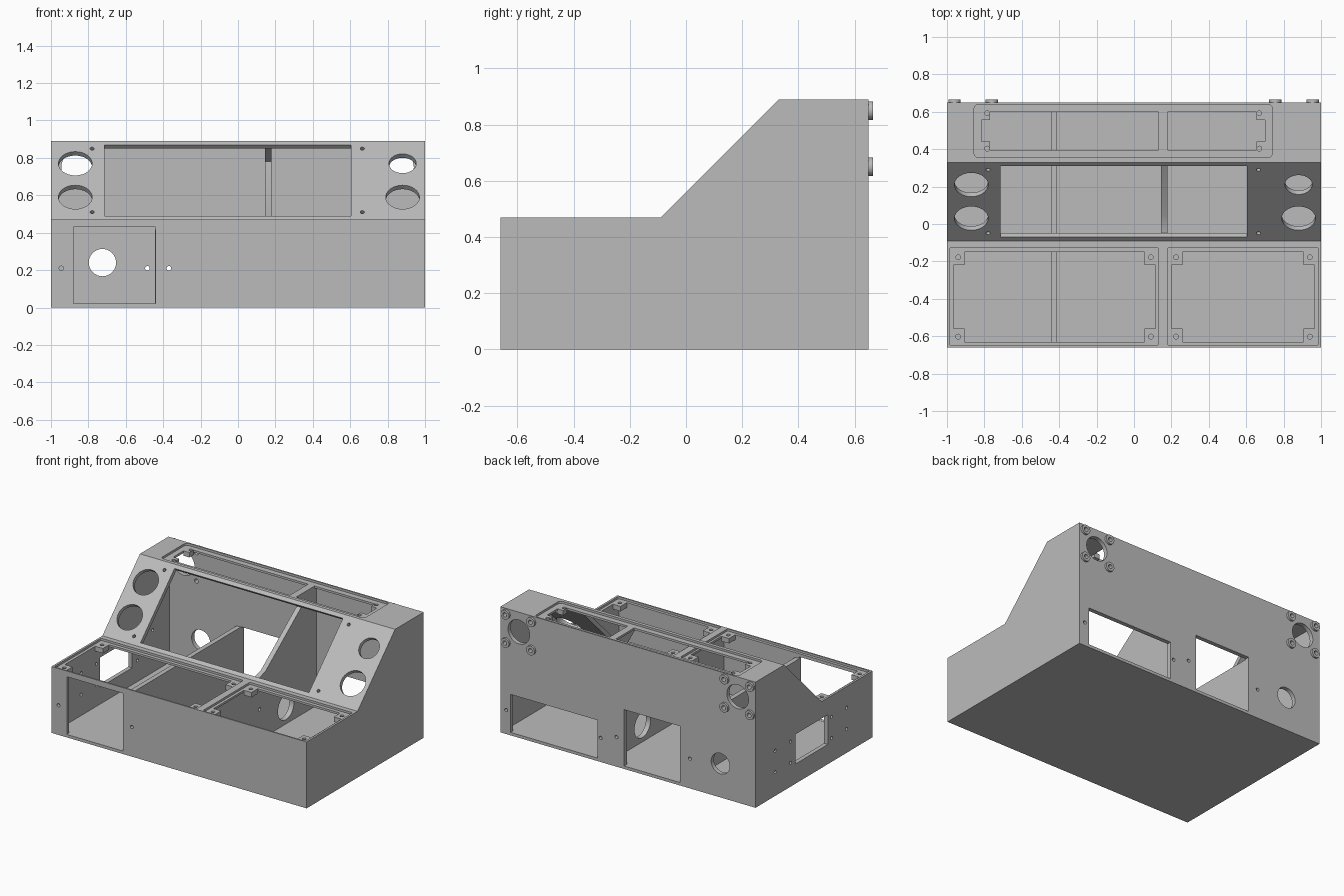
import bpy, bmesh, math
from mathutils import Matrix, Vector

if "Cube" in bpy.data.objects:
    bpy.data.objects.remove(bpy.data.objects["Cube"], do_unlink=True)

grey = bpy.data.materials.new("matte_grey")
grey.use_nodes = True
colour = (0.5, 0.5, 0.5, 1)
grey.diffuse_color = colour
grey.node_tree.nodes["Principled BSDF"].inputs["Base Color"].default_value = colour

AXIS = {"x": Matrix.Rotation(math.pi / 2, 4, "Y"),
        "y": Matrix.Rotation(math.pi / 2, 4, "X"),
        "z": Matrix.Identity(4)}
SLOPE = Matrix.Translation((0, 0.12, 0.68)) @ Matrix.Rotation(math.pi / 4, 4, "X")


def box(bm, xs, ys, zs, frame=Matrix.Identity(4), radius=0):
    lo, hi = Vector((xs[0], ys[0], zs[0])), Vector((xs[1], ys[1], zs[1]))
    mat = frame @ Matrix.Translation((lo + hi) / 2) @ Matrix.Diagonal((*(hi - lo), 1))
    verts = bmesh.ops.create_cube(bm, size=1, matrix=mat)["verts"]
    if radius:
        edges = {e for v in verts for e in v.link_edges
                 if abs((e.verts[0].co - e.verts[1].co).normalized().z) > 0.9}
        bmesh.ops.bevel(bm, geom=list(edges), offset=radius, segments=4,
                        profile=0.5, affect="EDGES")


def rod(bm, centre, r, depth, axis="z", frame=Matrix.Identity(4), sides=32):
    bmesh.ops.create_cone(bm, cap_ends=True, segments=sides, radius1=r, radius2=r, depth=depth,
                          matrix=frame @ Matrix.Translation(centre) @ AXIS[axis])


def prism(bm, outline, x0, x1):
    face = bm.faces.new([bm.verts.new((x0, y, z)) for y, z in outline])
    new = bmesh.ops.extrude_face_region(bm, geom=[face])["geom"]
    bmesh.ops.translate(bm, vec=(x1 - x0, 0, 0),
                        verts=[g for g in new if isinstance(g, bmesh.types.BMVert)])


def finish(bm, name):
    bmesh.ops.recalc_face_normals(bm, faces=bm.faces)
    mesh = bpy.data.meshes.new(name)
    bm.to_mesh(mesh)
    bm.free()
    mesh.materials.append(grey)
    obj = bpy.data.objects.new(name, mesh)
    bpy.context.collection.objects.link(obj)
    return obj


def activate(obj):
    bpy.ops.object.select_all(action="DESELECT")
    obj.select_set(True)
    bpy.context.view_layer.objects.active = obj


def cut(bm, *targets):
    cutter = finish(bm, "cutter")
    cutter.hide_render = True
    for obj in targets:
        mod = obj.modifiers.new("cut", "BOOLEAN")
        mod.operation, mod.solver, mod.object = "DIFFERENCE", "EXACT", cutter
        activate(obj)
        bpy.ops.object.modifier_apply(modifier="cut")
    bpy.data.objects.remove(cutter, do_unlink=True)


# Console housing: stepped outer shell and hollow interior
bm = bmesh.new()
prism(bm, [(-.66, 0), (-.66, .47), (-.09, .47), (.33, .89), (.65, .89), (.65, 0)], -1, 1)
housing = finish(bm, "housing")
bm = bmesh.new()
prism(bm, [(-.635, .02), (-.635, .44), (-.078, .44), (.342, .86), (.62, .86), (.62, .02)],
      -.97, .97)
cut(bm, housing)

# Shallow lid recesses
bm = bmesh.new()
for xs in ((-.985, .13), (.18, .985)):
    box(bm, xs, (-.65, -.125), (.455, .6), radius=.01)
box(bm, (-.855, .74), (.355, .64), (.875, 1), radius=.025)
cut(bm, housing)

# Lid openings, sloped panel opening and wall windows
bm = bmesh.new()
for xs in ((-.965, .115), (.2, .965)):
    box(bm, xs, (-.63, -.15), (.4, .5))
for xs in ((-.815, .13), (.18, .7)):
    box(bm, xs, (.395, .6), (.83, .95))
box(bm, (-.715, .605), (-.269, .269), (-.06, .06), SLOPE)
box(bm, (-.88, -.44), (-.7, -.6), (.021, .43))
box(bm, (.24, .92), (.58, .7), (.021, .29))
box(bm, (-.41, .03), (.58, .7), (.021, .42))
box(bm, (-1.1, -.9), (-.16, .2), (.14, .35))
cut(bm, housing)

# Round holes through the slope, the back and the side
bm = bmesh.new()
for x, y, r in ((-.87, .127, .09), (-.87, -.127, .09), (.88, .127, .073), (.88, -.127, .09)):
    rod(bm, (x, y, 0), r, .1, frame=SLOPE)
for x in (-.78, .665):
    for y in (-.24, .24):
        rod(bm, (x, y, 0), .011, .1, frame=SLOPE, sides=16)
for x, z, r in ((-.86, .75, .085), (.855, .75, .085), (-.725, .24, .073), (-.485, .21, .012),
                (.09, .21, .012), (.215, .17, .012), (.955, .17, .012)):
    rod(bm, (x, .64, z), r, .12, "y")
for x in (-.945, -.37):
    rod(bm, (x, -.65, .21), .012, .1, "y", sides=16)
for y in (-.37, -.2, .26, .43):
    for z in (.17, .32):
        rod(bm, (-.99, y, z), .011, .1, "x", sides=16)
cut(bm, housing)

# Corner tabs that carry the lid screws
tabs = bmesh.new()
screws = bmesh.new()
for x0, x1 in ((-.965, .115), (.2, .965)):
    for x, sx in ((x0, 1), (x1, -1)):
        for y, sy in ((-.63, 1), (-.15, -1)):
            box(tabs, sorted((x, x + sx * .06)), sorted((y, y + sy * .07)), (.42, .455))
            rod(screws, (x + sx * .025, y + sy * .028, .45), .013, .2, sides=16)
for x, sx in ((-.815, 1), (.7, -1)):
    for y, sy in ((.395, 1), (.6, -1)):
        box(tabs, sorted((x, x + sx * .045)), sorted((y, y + sy * .045)), (.84, .875))
        rod(screws, (x + sx * .03, y + sy * .008, .87), .013, .1, sides=16)
corner_tabs = finish(tabs, "corner_tabs")
cut(screws, housing, corner_tabs)

# Tall divider with a notch behind the sloped panel and a cable hole
bm = bmesh.new()
prism(bm, [(-.64, .015), (-.64, .445), (-.07, .445), (.05, .48), (.45, .78), (.34, .862),
           (.34, .87), (.625, .87), (.625, .015)], .145, .18)
tall_divider = finish(bm, "tall_divider")
bm = bmesh.new()
rod(bm, (.16, .28, .14), .09, .1, "x")
rod(bm, (.16, -.015, .236), .012, .1, "x", sides=16)
cut(bm, tall_divider)

# Low divider
bm = bmesh.new()
box(bm, (-.445, -.412), (-.64, .625), (.015, .418))
low_divider = finish(bm, "low_divider")

# Screw bosses around the two rear connector holes
bm = bmesh.new()
holes = bmesh.new()
for cx in (-.86, .855):
    for dx in (-.1, .1):
        for dz in (-.1, .1):
            spot = (cx + dx, .655, .75 + dz)
            rod(bm, spot, .033, .02, "y")
            rod(holes, spot, .015, .1, "y", sides=16)
rear_bosses = finish(bm, "rear_bosses")
cut(holes, rear_bosses, housing)

for obj in (housing, corner_tabs, tall_divider, low_divider, rear_bosses):
    activate(obj)
    bpy.ops.object.shade_smooth_by_angle(angle=math.radians(30))
